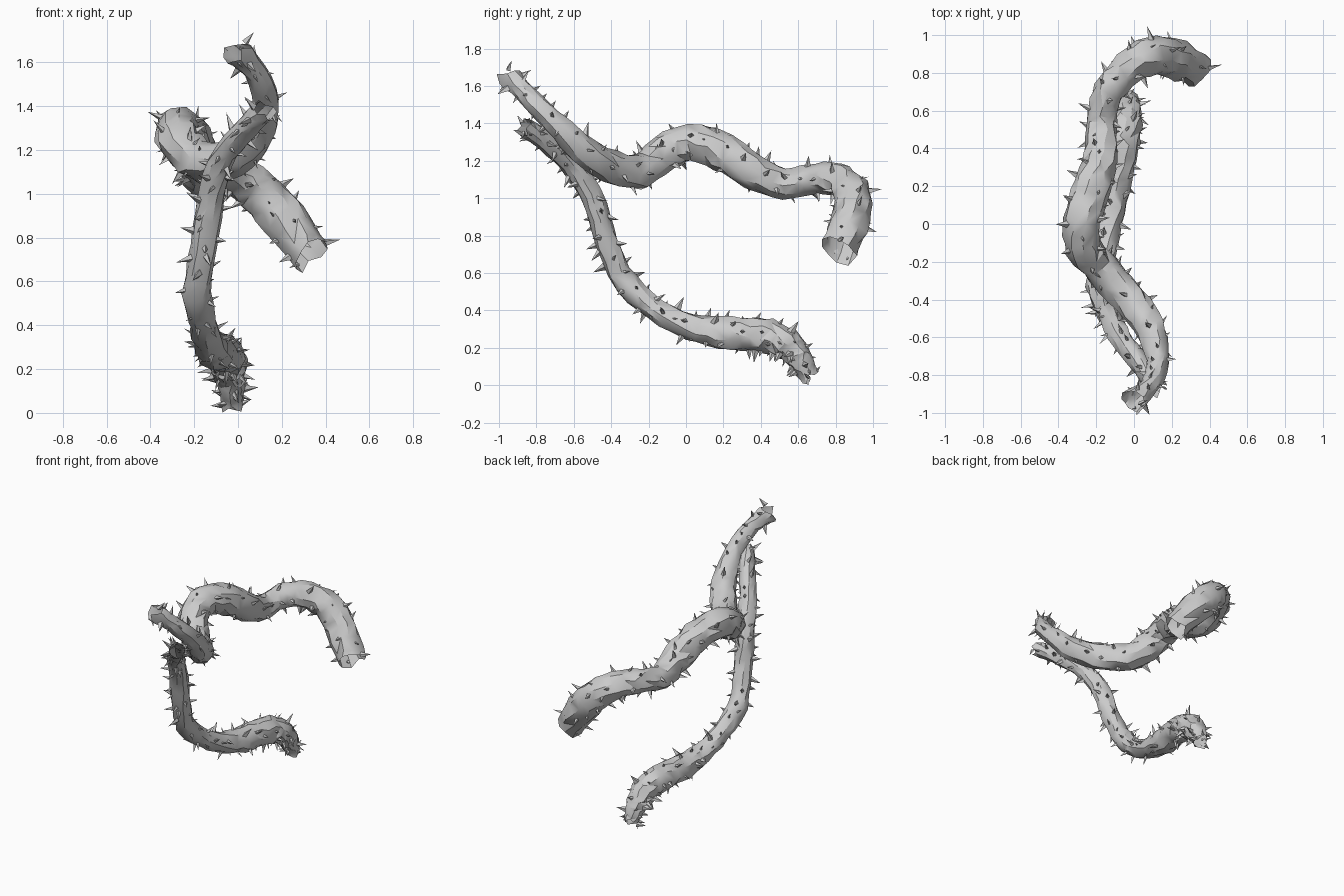
import bpy, bmesh, math, random
from mathutils import Vector

cube = bpy.data.objects.get("Cube")
if cube:
    bpy.data.objects.remove(cube)

grey = bpy.data.materials.new("bark_grey")
grey.use_nodes = True
grey.diffuse_color = (0.6, 0.6, 0.6, 1)
grey.node_tree.nodes["Principled BSDF"].inputs["Base Color"].default_value = (0.6, 0.6, 0.6, 1)

# Control points: x, y, z, radius
UPPER = [(-.01, -.94, 1.65, .066), (.08, -.86, 1.56, .054), (.125, -.72, 1.42, .06),
         (.09, -.56, 1.27, .076), (-.02, -.40, 1.17, .088), (-.16, -.25, 1.145, .094),
         (-.265, -.12, 1.235, .1), (-.275, .02, 1.3, .1), (-.22, .2, 1.25, .104),
         (-.175, .35, 1.145, .094), (-.175, .53, 1.08, .083), (-.135, .7, 1.105, .084),
         (-.02, .83, 1.09, .09), (.09, .89, 1.015, .1), (.205, .88, .885, .108),
         (.335, .815, .72, .094)]
LOWER = [(.125, -.87, 1.385, .053), (.04, -.75, 1.3, .053), (-.06, -.62, 1.18, .057),
         (-.12, -.5, 1.0, .062), (-.15, -.43, .78, .061), (-.185, -.33, .56, .067),
         (-.16, -.17, .41, .065), (-.13, .02, .315, .071), (-.1, .2, .28, .086),
         (-.07, .38, .27, .092), (-.05, .5, .24, .09), (-.04, .575, .185, .079),
         (-.03, .625, .115, .063), (-.025, .665, .04, .05)]


def sample(points, t):
    """Smooth curve through the control points, t from 0 to 1."""
    n = len(points) - 1
    i = min(int(t * n), n - 1)
    u = t * n - i
    a, b, c, d = (Vector(points[max(0, min(n, i + k))]) for k in (-1, 0, 1, 2))
    return b + (c - a) * u / 2 + (a * 2 - b * 5 + c * 4 - d) * u * u / 2 \
        + (b * 3 - a - c * 3 + d) * u ** 3 / 2


def frames(points, count):
    """Centre, radius, tangent and two cross axes along the curve."""
    out, side = [], Vector((1, 0, 0))
    for i in range(count):
        t = i / (count - 1)
        p = sample(points, t)
        tan = (sample(points, min(1, t + .01)) - sample(points, max(0, t - .01))).to_3d().normalized()
        side = (side - tan * side.dot(tan)).normalized()
        out.append((p.to_3d(), p.w, tan, side.copy(), tan.cross(side)))
    return out


def finish(bm, name, angle):
    mesh = bpy.data.meshes.new(name)
    bmesh.ops.recalc_face_normals(bm, faces=bm.faces)
    bm.to_mesh(mesh)
    bm.free()
    mesh.materials.append(grey)
    obj = bpy.data.objects.new(name, mesh)
    bpy.context.collection.objects.link(obj)
    bpy.ops.object.select_all(action="DESELECT")
    obj.select_set(True)
    bpy.context.view_layer.objects.active = obj
    if angle:
        bpy.ops.object.shade_smooth_by_angle(angle=math.radians(angle))


def stem(name, points, rings, sides=10):
    """Lumpy open tube with ragged ends."""
    bm = bmesh.new()
    loops = []
    for i, (p, r, tan, u, v) in enumerate(frames(points, rings)):
        end = i in (0, rings - 1)
        lump = random.uniform(.96, 1.04)
        ring = []
        for k in range(sides):
            a = math.tau * (k + random.uniform(-.2, .2)) / sides + i * .08
            rad = r * lump * random.uniform(.91, 1.09)
            slide = random.uniform(-.03, .03) if end else random.uniform(-.012, .012)
            ring.append(bm.verts.new(p + (u * math.cos(a) + v * math.sin(a)) * rad + tan * slide))
        loops.append(ring)
    for lo, hi in zip(loops, loops[1:]):
        for k in range(sides):
            j = (k + 1) % sides
            q = [lo[k], lo[j], hi[j], hi[k]]
            if random.random() < .5:
                q = q[1:] + q[:1]
            bm.faces.new((q[0], q[1], q[2]))
            bm.faces.new((q[0], q[2], q[3]))
    finish(bm, name, 30)


def thorns(name, points, count):
    """Leaning spikes of mixed size, scattered evenly around the stem."""
    bm = bmesh.new()
    stations = frames(points, count * 3)
    for i in range(count):
        p, r, tan, u, v = stations[i * 3 + random.randrange(3)]
        a = i * 2.4 + random.uniform(-.9, .9)
        out = u * math.cos(a) + v * math.sin(a)
        cross = tan.cross(out)
        size = random.uniform(.5, 1.2)
        base = p + out * r * .88
        tip = bm.verts.new(base + out * .062 * size
                           + (tan * random.uniform(-1, 1) + cross * random.uniform(-1, 1)) * .028)
        foot = [bm.verts.new(base + (tan * math.cos(b) * 1.4 + cross * math.sin(b)) * .014 * size)
                for b in (0, math.pi / 2, math.pi, math.pi * 1.5)]
        for k in range(4):
            bm.faces.new((foot[k], foot[(k + 1) % 4], tip))
        bm.faces.new(foot[::-1])
    finish(bm, name, 0)


random.seed(5)
stem("upper_vine", UPPER, 46)
stem("lower_vine", LOWER, 42)
thorns("upper_thorns", UPPER, 105)
thorns("lower_thorns", LOWER, 115)
